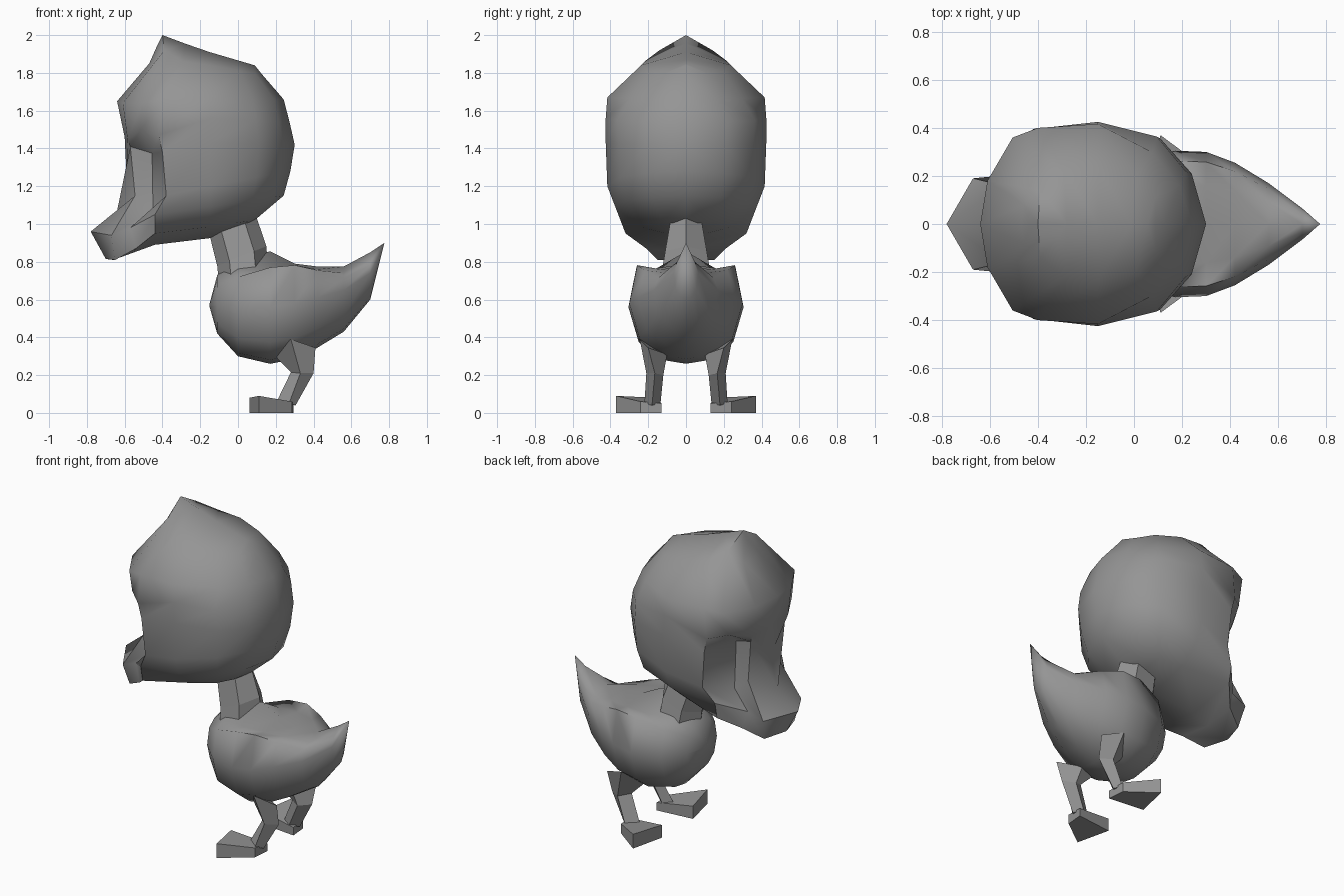
import bpy
import bmesh
import math

cube = bpy.data.objects.get("Cube")
if cube:
    bpy.data.objects.remove(cube, do_unlink=True)

# Single grey finish
grey = bpy.data.materials.new("plain grey")
grey.use_nodes = True
grey.diffuse_color = (0.3, 0.3, 0.3, 1)
shader = grey.node_tree.nodes["Principled BSDF"]
shader.inputs["Base Color"].default_value = grey.diffuse_color
shader.inputs["Roughness"].default_value = 0.8


def finish(bm, name, smooth_angle):
    """Clean the mesh, face it outward and add it to the scene."""
    bmesh.ops.remove_doubles(bm, verts=bm.verts, dist=0.001)
    bmesh.ops.dissolve_degenerate(bm, edges=bm.edges, dist=0.001)
    bmesh.ops.recalc_face_normals(bm, faces=bm.faces)
    mesh = bpy.data.meshes.new(name)
    bm.to_mesh(mesh)
    bm.free()
    mesh.materials.append(grey)
    part = bpy.data.objects.new(name, mesh)
    bpy.context.collection.objects.link(part)
    if smooth_angle:
        bpy.ops.object.select_all(action="DESELECT")
        part.select_set(True)
        bpy.context.view_layer.objects.active = part
        bpy.ops.object.shade_smooth_by_angle(angle=math.radians(smooth_angle))


def symmetric_skin(name, rows, smooth_angle):
    """Skin a grid of half-section points and repeat it across the middle."""
    bm = bmesh.new()
    for side in (1, -1):
        grid = [[bm.verts.new((x, side * y, z)) for x, y, z in row] for row in rows]
        for low, high in zip(grid, grid[1:]):
            for i in range(len(low) - 1):
                bm.faces.new((low[i], low[i + 1], high[i + 1], high[i]))
    finish(bm, name, smooth_angle)


def loft(name, rings):
    """Join closed rings of equal size and cap both ends, flat shaded."""
    bm = bmesh.new()
    loops = [[bm.verts.new(point) for point in ring] for ring in rings]
    count = len(loops[0])
    for low, high in zip(loops, loops[1:]):
        for i in range(count):
            j = (i + 1) % count
            bm.faces.new((low[i], low[j], high[j], high[i]))
    bm.faces.new(loops[0])
    bm.faces.new(loops[-1])
    finish(bm, name, 0)


# Face columns from the middle outward: chin, bill, eye sockets, brow, crest
face_rows = [
    [(-.7, 0, .815), (-.66, 0, .81), (-.55, 0, .85), (-.44, 0, .89)],
    [(-.7, 0, .815), (-.65, .15, .81), (-.54, .21, .87), (-.44, .32, .95)],
    [(-.78, 0, .96), (-.67, .19, .94), (-.57, .2, .98), (-.44, .34, 1.05)],
    [(-.64, 0, 1.07), (-.545, .16, 1.15), (-.45, .16, 1.08), (-.38, .38, 1.15)],
    [(-.59, 0, 1.26), (-.57, .17, 1.41), (-.455, .15, 1.375), (-.4, .39, 1.38)],
    [(-.6, 0, 1.46), (-.585, .18, 1.45), (-.52, .31, 1.49), (-.42, .395, 1.47)],
    [(-.64, 0, 1.65), (-.61, .18, 1.64), (-.505, .36, 1.64), (-.4, .4, 1.66)],
    [(-.47, 0, 1.85), (-.46, .08, 1.84), (-.39, .14, 1.92), (-.29, .22, 1.86)],
    [(-.47, 0, 1.85), (-.43, 0, 1.94), (-.4, 0, 2), (-.28, 0, 1.955)],
]
# Skull behind the face: length, width, narrowing, side height, back height
skull_rows = [
    (.53, 0, 0, .925, 1.01), (.53, .58, 0, .985, 1.02), (.87, .88, 0, 1.09, 1.15),
    (.95, .98, 0, 1.2, 1.28), (1, 1, 0, 1.43, 1.42), (.94, 1, -.1, 1.56, 1.54),
    (.87, .98, .55, 1.67, 1.66), (.62, .56, 0, 1.84, 1.79), (.53, 0, 0, 1.91, 1.84),
]
skull_curve = [(0, .425), (.26, .355), (.39, .21), (.45, 0)]
head_rows = []
for face, (length, width, taper, side_z, back_z) in zip(face_rows, skull_rows):
    back = [(-.15 + x * length, y * width * (1 - taper * x),
             side_z + (back_z - side_z) * x / .45) for x, y in skull_curve]
    head_rows.append(face + back)
symmetric_skin("head", head_rows, 52)

# Body sections: x, bottom, middle, wing crest, valley, top, half width
body_sections = [
    (-.15, .56, .57, .57, .57, .58, 0), (-.11, .42, .57, .67, .71, .73, .15),
    (0, .3, .55, .72, .755, .82, .25), (.17, .26, .56, .77, .76, .855, .305),
    (.3, .285, .58, .782, .765, .79, .3), (.42, .345, .61, .755, .76, .775, .255),
    (.56, .43, .65, .715, .74, .775, .17), (.7, .6, .74, .78, .81, .85, .065),
    (.775, .9, .9, .9, .9, .9, 0),
]
body_rows = []
for x, low, mid, crest, valley, top, w in body_sections:
    drop = mid - low
    body_rows.append([
        (x, 0, low), (x, w * .42, low + drop * .07), (x, w * .82, low + drop * .38),
        (x, w, mid), (x, w * .86, crest), (x, w * .54, valley), (x, 0, top),
    ])
symmetric_skin("body", body_rows, 78)

# Neck: leaning six-sided taper
neck_rings = []
for cx, cz, rx, ry, slope in [(.03, .72, .13, .13, .3), (.02, .83, .13, .11, .4),
                              (-.03, 1, .12, .08, .5)]:
    ring = []
    for i in range(6):
        a = math.radians(60 * i)
        dx = rx * math.cos(a)
        ring.append((cx + dx, ry * math.sin(a) / math.sin(math.pi / 3), cz + dx * slope))
    neck_rings.append(ring)
loft("neck", neck_rings)

# Legs (hip, knee, ankle) and splayed feet
leg_rings = [
    [(.165, .12, .33), (.28, .245, .39), (.41, .2, .345), (.3, .1, .31)],
    [(.28, .14, .215), (.33, .21, .21), (.4, .165, .21), (.33, .12, .2)],
    [(.2, .17, .05), (.27, .22, .05), (.305, .18, .04), (.26, .135, .05)],
]
foot_plan = [(.06, .155, .08), (.11, .37, .09), (.285, .24, .06), (.295, .13, .05)]
for side, label in ((1, "left"), (-1, "right")):
    loft(label + "_leg", [[(x, side * y, z) for x, y, z in ring] for ring in leg_rings])
    loft(label + "_foot", [[(x, side * y, z * k) for x, y, z in foot_plan] for k in (0, 1)])
